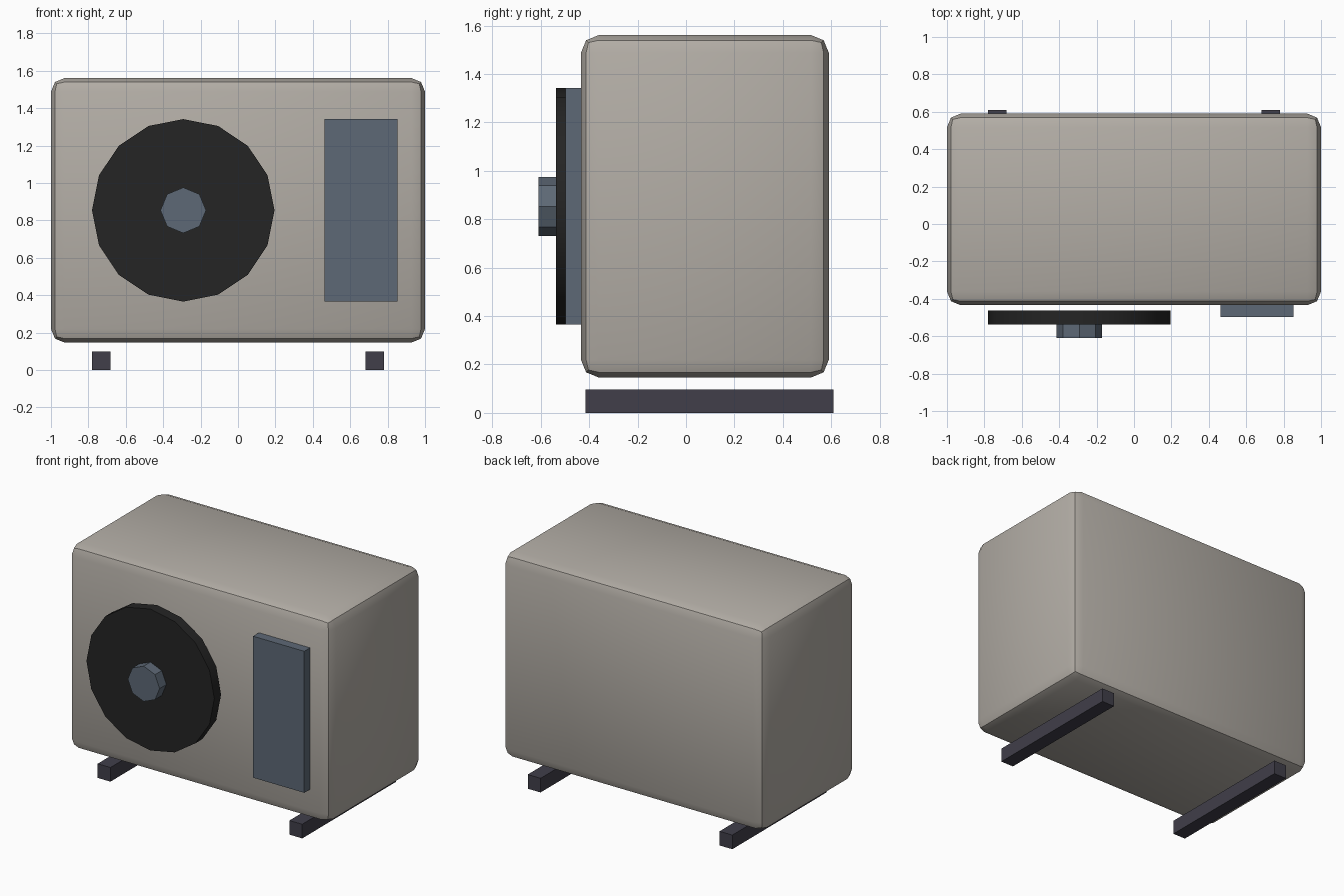
import bpy, math

if "Cube" in bpy.data.objects:
    bpy.data.objects.remove(bpy.data.objects["Cube"])

S = 2 / 0.82          # design metres -> model units
Y0 = 0.032            # shift that centres the whole unit in depth


def material(name, rgb):
    m = bpy.data.materials.new(name)
    m.diffuse_color = (*rgb, 1)
    m.use_nodes = True
    m.node_tree.nodes["Principled BSDF"].inputs["Base Color"].default_value = m.diffuse_color
    return m


warm_grey = material("warm grey", (0.45, 0.42, 0.38))
black = material("black", (0.018, 0.018, 0.018))
slate = material("slate blue", (0.11, 0.14, 0.18))
dark = material("dark violet grey", (0.052, 0.049, 0.068))


def finish(o, name, mat):
    o.name = name
    o.data.materials.append(mat)
    return o


def box(name, centre, size, mat):
    x, y, z = centre
    bpy.ops.mesh.primitive_cube_add(size=1, location=(x * S, (y + Y0) * S, z * S))
    o = bpy.context.object
    o.scale = [v * S for v in size]
    bpy.ops.object.transform_apply(location=False, rotation=False, scale=True)
    return finish(o, name, mat)


def disc(name, centre, radius, depth, sides, mat):
    x, y, z = centre
    bpy.ops.mesh.primitive_cylinder_add(
        vertices=sides, radius=radius * S, depth=depth * S,
        location=(x * S, (y + Y0) * S, z * S), rotation=(math.pi / 2, 0, 0))
    return finish(bpy.context.object, name, mat)


# rounded casing
casing = box("casing", (0, 0, 0.35), (0.82, 0.42, 0.58), warm_grey)
bev = casing.modifiers.new("rounded edges", 'BEVEL')
bev.width = 0.03 * S
bev.segments = 2
bpy.ops.object.modifier_apply(modifier=bev.name)
bpy.ops.object.shade_smooth_by_angle(angle=math.radians(30))

# fan grille with hub
disc("fan_grille", (-0.12, -0.237, 0.35), 0.2, 0.03, 16, black)
bpy.ops.object.shade_smooth_by_angle(angle=math.radians(30))
disc("fan_hub", (-0.12, -0.267, 0.35), 0.05, 0.03, 8, slate)

# service panel
box("service_panel", (0.27, -0.221, 0.35), (0.16, 0.03, 0.4), slate)

# feet rails
for side, x in (("left", -0.3), ("right", 0.3)):
    box(side + "_foot_rail", (x, 0.008, 0.02), (0.04, 0.42, 0.04), dark)
